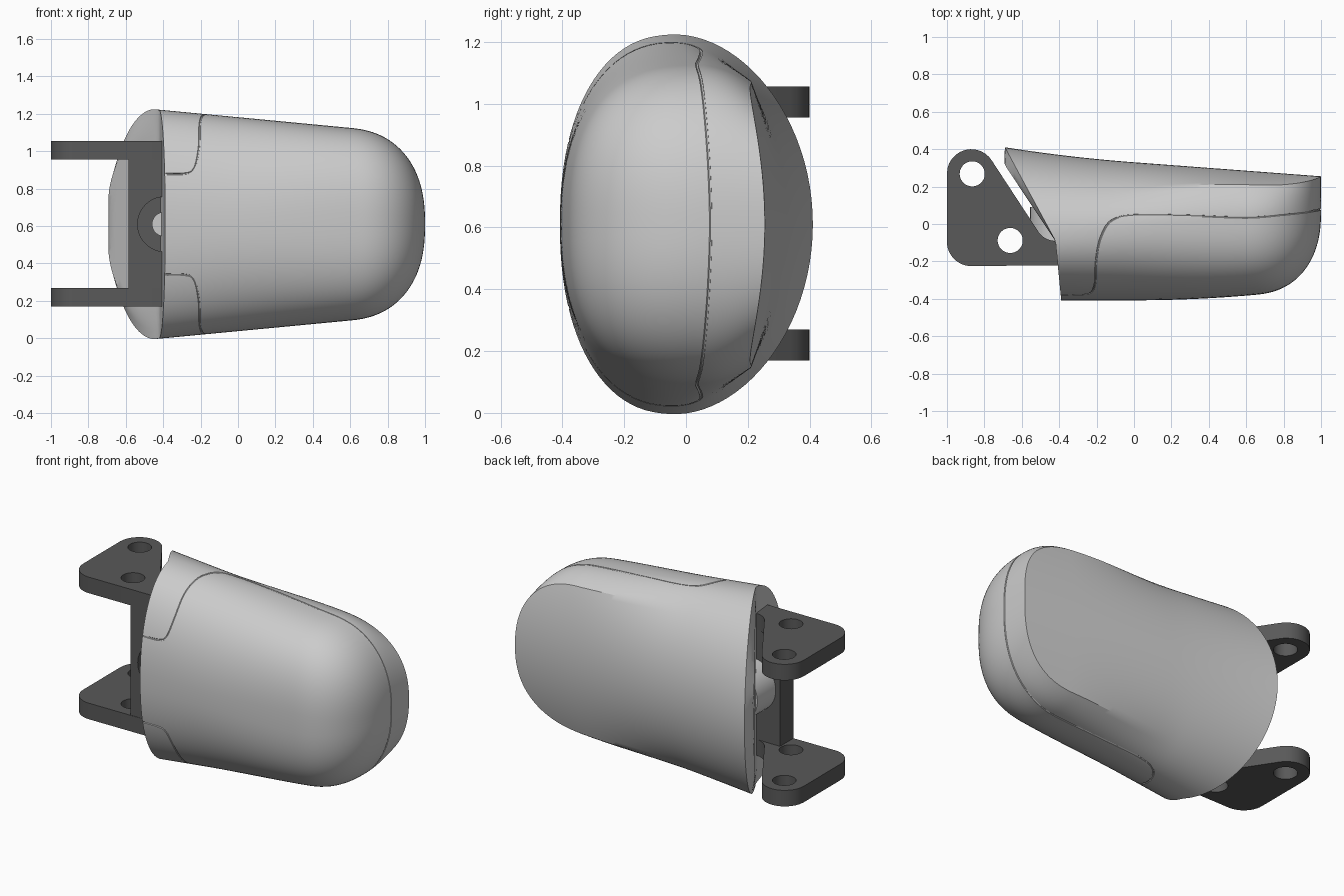
import bpy, bmesh, math
from mathutils import Vector
from mathutils.bvhtree import BVHTree

if "Cube" in bpy.data.objects:
    bpy.data.objects.remove(bpy.data.objects["Cube"])

ZC = 0.61
dark = bpy.data.materials.new("dark_grey")
dark.diffuse_color = (0.1, 0.1, 0.1, 1)
dark.use_nodes = True
dark.node_tree.nodes["Principled BSDF"].inputs["Base Color"].default_value = dark.diffuse_color


def clamp(v):
    return max(0.0, min(1.0, v))


def ease(v):
    v = clamp(v)
    return v * v * (3 - 2 * v)


def round_end(x, x0, n):
    t = clamp((x - x0) / (1 - x0))
    return max(0.0, 1 - t ** n) ** (1 / n)


def section(x, th):
    """Shell cross-section at x: th -90 (front) .. 0 (side) .. 90 (back) -> y, half width"""
    a = (0.572 - 0.095 * x) * round_end(x, 0.6, 2.4)
    yc = -0.015 + 0.085 * x
    c, s = max(0.0, math.cos(th)), math.sin(th)
    if s <= 0:
        d = (yc + 0.408 - 0.07 * max(x, 0) ** 2) * round_end(x, 0.65, 2.4)
        e = 0.9 - 0.12 * ease((x + 0.1) / 0.8)
        return yc - d * (-s) ** e, a * c ** e
    back = 0.33 - 0.075 * x + 0.06 * min(x, 0) ** 2
    taper = 0.04 + 0.08 * round_end(x, 0.5, 2)
    w = (1 - taper) * a                            # creased rear section
    ye = back - 0.36 * w * w
    t = th / (math.pi / 2)
    if t <= 0.375:
        k = t / 0.375
        y2, z2 = yc + (ye - yc) * k, a * (1 - taper * k * k)
    else:
        k = 1 - (t - 0.375) / 0.625
        y2, z2 = back - (back - ye) * k * k, w * k
    f = ease((x + 0.15) / 0.8)
    return (yc + (back - yc) * s) * (1 - f) + y2 * f, a * c * (1 - f) + z2 * f


def cut_x(y):
    """Slanted open end, seen from above"""
    return -0.42 - 0.54 * (y + 0.09) if y > -0.09 else -0.39 - 0.097 * (y + 0.4)


def new_object(name, bm, mat=None):
    bmesh.ops.recalc_face_normals(bm, faces=bm.faces)
    me = bpy.data.meshes.new(name)
    bm.to_mesh(me)
    ob = bpy.data.objects.new(name, me)
    bpy.context.collection.objects.link(ob)
    if mat:
        me.materials.append(mat)
    return ob


def apply_cut(ob, cutter):
    m = ob.modifiers.new("cut", 'BOOLEAN')
    m.operation, m.object, m.solver = 'DIFFERENCE', cutter, 'EXACT'
    bpy.context.view_layer.objects.active = ob
    bpy.ops.object.modifier_apply(modifier=m.name)
    bpy.data.objects.remove(cutter)


def smooth(ob, deg=30):
    bpy.ops.object.select_all(action='DESELECT')
    ob.select_set(True)
    bpy.context.view_layer.objects.active = ob
    bpy.ops.object.shade_smooth_by_angle(angle=math.radians(deg))


# Shell: lofted oval with rounded end, creased back and slanted cap
NT, NU, NC = 48, 80, 12
angles = [(-90 + 180 * i / NT, 1) for i in range(NT + 1)]
angles += [(90 - 180 * i / NT, -1) for i in range(1, NT)]
bm = bmesh.new()
rings = []
rim = []
for deg, side in angles:
    th, x = math.radians(deg), -0.5
    for _ in range(8):
        x = cut_x(section(x, th)[0])
    y, z = section(x, th)
    rim.append((x, y, z * side))
for j in range(1, NC + 1):
    r, ring = j / NC, []
    for x, y, z in rim:
        yy = r * y
        lip = 0.05 * min(1, (1 - r) * 6) * clamp((yy + 0.1) / 0.4)
        cap_x = max(-0.692, cut_x(yy) - lip)
        ring.append(bm.verts.new((x if j == NC else cap_x, yy, ZC + r * z)))
    rings.append(ring)
for j in range(1, NU + 1):
    s, ring = 1 - (1 - j / NU) ** 2.2, []
    for (deg, side), p in zip(angles, rim):
        x = p[0] + (1 - p[0]) * s
        y, z = section(x, math.radians(deg))
        ring.append(bm.verts.new((x, y, ZC + z * side)))
    rings.append(ring)
n = len(angles)
bm.faces.new(rings[0])
for a, b in zip(rings, rings[1:]):
    for i in range(n):
        k = (i + 1) % n
        bm.faces.new((a[i], a[k], b[k], b[i]))
bmesh.ops.remove_doubles(bm, verts=bm.verts, dist=0.0003)
bmesh.ops.dissolve_degenerate(bm, edges=bm.edges, dist=0.0001)
shell = new_object("shell", bm)

# Seam groove around the front cover, cut by a thin tube laid on the shell
half = [(-.42, -.36, .265), (-.29, -.36, .265), (-.235, -.34, .29), (-.21, -.3, .40),
        (-.205, -.2, .53), (-.18, -.08, .59), (-.12, .02, .59), (0, .05, .57),
        (.3, .045, .54), (.6, .035, .51), (.8, .05, .46), (.93, .065, .32), (.985, .075, .17)]
guide = [Vector((x, y, ZC + z)) for x, y, z in half] + [Vector((1, .08, ZC))]
guide += [Vector((x, y, ZC - z)) for x, y, z in reversed(half)]
tree = BVHTree.FromBMesh(bm)
path = [Vector((-.46, -.37, ZC + .265))]
for i in range(len(guide) - 1):
    p0, p1 = guide[max(i - 1, 0)], guide[i]
    p2, p3 = guide[i + 1], guide[min(i + 2, len(guide) - 1)]
    for k in range(10):
        t = k / 10
        p = 0.5 * (2 * p1 + (p2 - p0) * t + (2 * p0 - 5 * p1 + 4 * p2 - p3) * t * t
                   + (3 * p1 - p0 - 3 * p2 + p3) * t ** 3)
        if p.x > -0.385:
            path.append(tree.find_nearest(p)[0])
path.append(Vector((-.46, -.37, ZC - .265)))
bm.free()
tb = bmesh.new()
tube = []
for i, p in enumerate(path):
    d = (path[min(i + 1, len(path) - 1)] - path[max(i - 1, 0)]).normalized()
    out = p - Vector((0.2, -0.05, ZC))
    u = (out - d * out.dot(d)).normalized()
    v = d.cross(u)
    tube.append([tb.verts.new(p + 0.005 * (u * math.cos(q * math.pi / 3) + v * math.sin(q * math.pi / 3)))
                 for q in range(6)])
for a, b in zip(tube, tube[1:]):
    for q in range(6):
        tb.faces.new((a[q], a[(q + 1) % 6], b[(q + 1) % 6], b[q]))
tb.faces.new(tube[0])
tb.faces.new(tube[-1])
apply_cut(shell, new_object("seam_cutter", tb))
smooth(shell)


def arc(cx, cy, r, a0, a1, k=12):
    return [(cx + r * math.cos(math.radians(a0 + (a1 - a0) * i / k)),
             cy + r * math.sin(math.radians(a0 + (a1 - a0) * i / k))) for i in range(k + 1)]


def prism(name, pts, z0, z1, mat=dark):
    b = bmesh.new()
    f = b.faces.new([b.verts.new((x, y, z0)) for x, y in pts])
    ext = bmesh.ops.extrude_face_region(b, geom=[f])
    bmesh.ops.translate(b, vec=(0, 0, z1 - z0),
                        verts=[v for v in ext["geom"] if isinstance(v, bmesh.types.BMVert)])
    return new_object(name, b, mat)


def cylinder(name, r, depth, loc, along_y=False, mat=dark):
    b = bmesh.new()
    bmesh.ops.create_cone(b, cap_ends=True, segments=48, radius1=r, radius2=r, depth=depth)
    if along_y:
        for v in b.verts:
            v.co = Vector((v.co.x, -v.co.z, v.co.y))
    bmesh.ops.translate(b, verts=b.verts, vec=loc)
    return new_object(name, b, mat)


# Bracket: two drilled lugs
outline = (arc(-.87, .27, .13, 180, 30) + arc(-.42, .02, .11, 210, 270)
           + [(-.34, -.09), (-.34, -.22)] + arc(-.87, -.095, .13, 270, 180))
for name, z0, z1 in (("lower_lug", .17, .27), ("upper_lug", .955, 1.055)):
    lug = prism(name, outline, z0, z1)
    for hx, hy in ((-.865, .268), (-.662, -.088)):
        apply_cut(lug, cylinder("hole_cutter", .067, .3, (hx, hy, (z0 + z1) / 2)))
    smooth(lug)

# Bracket web with a counterbore, bolt and rear boss
web = prism("bracket_web", [(-.585, -.22), (-.34, -.22), (-.34, -.09), (-.585, -.09)], .25, .975)
apply_cut(web, cylinder("bore_cutter", .147, .16, (-.39, -.22, ZC), True))
smooth(web)
smooth(cylinder("bolt", .065, .08, (-.395, -.16, ZC), True, None))
smooth(cylinder("rear_boss", .165, .2, (-.39, -.01, ZC), True, None))
